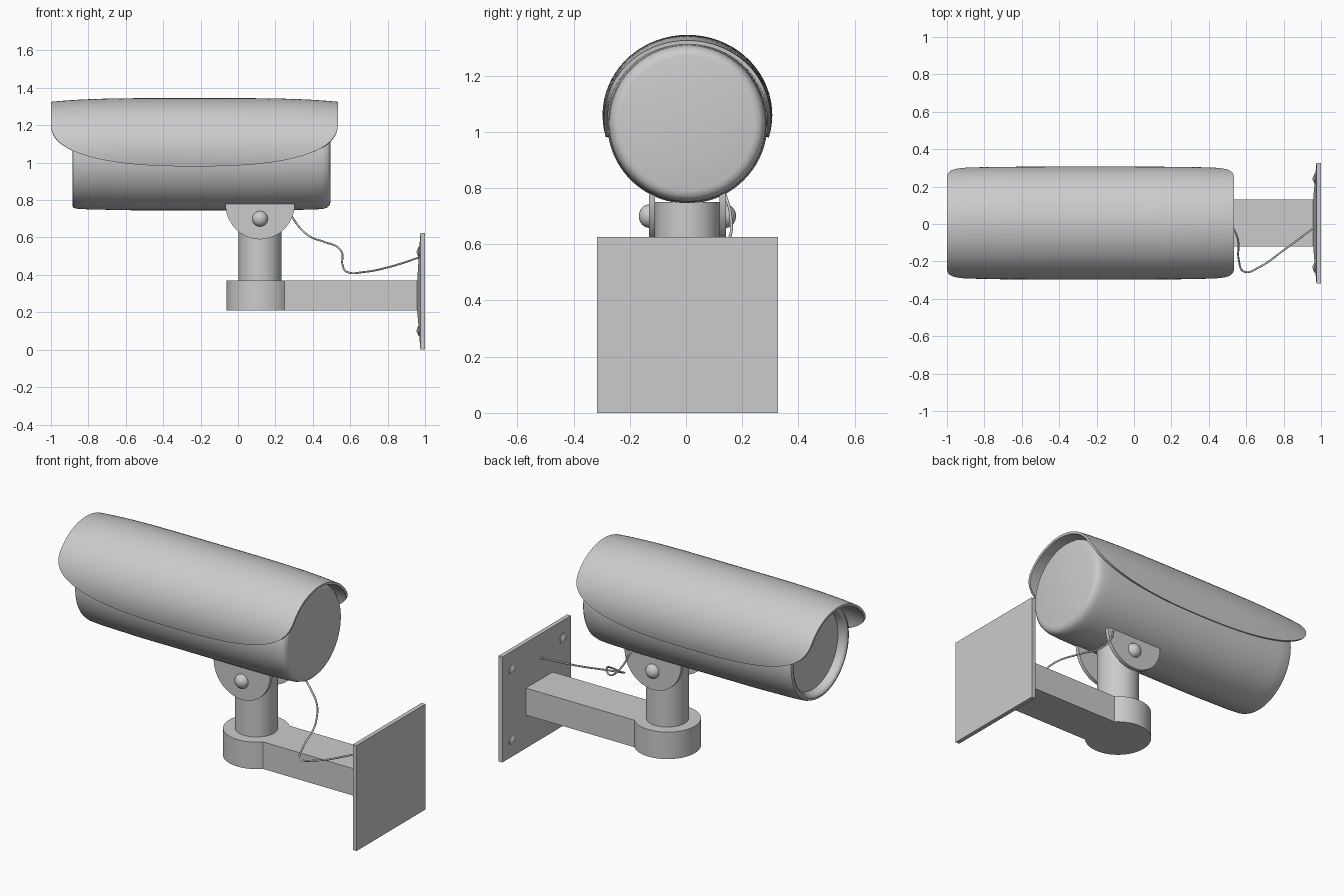
import bpy, bmesh, math
from mathutils import Vector, Matrix

if "Cube" in bpy.data.objects:
    bpy.data.objects.remove(bpy.data.objects["Cube"])

CY = 0.005            # centre line of the whole model
PX = 0.118            # x of the post


def finish(bm, name, smooth=True):
    bmesh.ops.remove_doubles(bm, verts=bm.verts, dist=1e-5)
    bmesh.ops.recalc_face_normals(bm, faces=bm.faces)
    me = bpy.data.meshes.new(name)
    bm.to_mesh(me)
    bm.free()
    ob = bpy.data.objects.new(name, me)
    bpy.context.collection.objects.link(ob)
    if smooth:
        bpy.ops.object.select_all(action='DESELECT')
        ob.select_set(True)
        bpy.context.view_layer.objects.active = ob
        bpy.ops.object.shade_smooth_by_angle(angle=math.radians(35))
    return ob


def lathe(name, profile, centre, axis='X', n=64):
    """Spin (along, radius) points round an axis through centre."""
    bm = bmesh.new()
    d = {'X': Vector((1, 0, 0)), 'Y': Vector((0, 1, 0)), 'Z': Vector((0, 0, 1))}[axis]
    r = Vector((0, 0, 1)) if axis != 'Z' else Vector((1, 0, 0))
    vs = [bm.verts.new(Vector(centre) + d * a + r * b) for a, b in profile]
    es = [bm.edges.new(p) for p in zip(vs, vs[1:])]
    bmesh.ops.spin(bm, geom=vs + es, cent=centre, axis=d, angle=2 * math.pi, steps=n)
    return finish(bm, name)


def prism(name, outline, depth):
    """Extrude a closed 3D outline along the depth vector."""
    bm = bmesh.new()
    f = bm.faces.new([bm.verts.new(p) for p in outline])
    ext = bmesh.ops.extrude_face_region(bm, geom=[f], use_keep_orig=True)
    bmesh.ops.translate(bm, vec=depth, verts=[v for v in ext['geom'] if isinstance(v, bmesh.types.BMVert)])
    return finish(bm, name)


# camera housing with recessed front and rounded back
lathe("camera_housing", [
    (-0.835, 0), (-0.835, 0.235), (-0.873, 0.24), (-0.882, 0.247), (-0.886, 0.258),
    (-0.882, 0.27), (-0.865, 0.276), (-0.8, 0.28), (-0.55, 0.285), (0.15, 0.285),
    (0.4, 0.281), (0.45, 0.278), (0.477, 0.271), (0.49, 0.258), (0.495, 0.24), (0.495, 0)],
    (0, CY, 1.03), 'X', 96)

# sun hood: barrel-shaped arch whose lower edge is a superellipse
bm = bmesh.new()
NU, NV = 64, 40
rows = []
for i in range(NU + 1):
    t = math.sin(math.pi * (i / NU - 0.5))
    zl = 1.22 - 0.24 * max(0, 1 - abs(t) ** 2.5) ** 0.4
    h = 0.285 - 0.02 * abs(t) ** 4
    w = 0.302 - 0.01 * abs(t) ** 4
    a0 = math.asin((zl - 1.06) / h)
    row = []
    for j in range(NV + 1):
        a = a0 + (math.pi - 2 * a0) * j / NV
        row.append(bm.verts.new((-0.233 + 0.768 * t, CY + w * math.cos(a), 1.06 + h * math.sin(a))))
    rows.append(row)
for ra, rb in zip(rows, rows[1:]):
    for j in range(NV):
        bm.faces.new((ra[j], rb[j], rb[j + 1], ra[j + 1]))
bm.normal_update()
if sum(f.normal.z for f in bm.faces) < 0:
    bmesh.ops.reverse_faces(bm, faces=bm.faces)
me = bpy.data.meshes.new("sun_hood")
bm.to_mesh(me)
bm.free()
hood = bpy.data.objects.new("sun_hood", me)
bpy.context.collection.objects.link(hood)
sol = hood.modifiers.new("thickness", 'SOLIDIFY')
sol.thickness = 0.014
sol.offset = -1
bpy.ops.object.select_all(action='DESELECT')
hood.select_set(True)
bpy.context.view_layer.objects.active = hood
bpy.ops.object.modifier_apply(modifier=sol.name)
bpy.ops.object.shade_smooth_by_angle(angle=math.radians(40))

# post and the two bracket ears with pivot bolts
lathe("post", [(0.37, 0), (0.37, 0.115), (0.75, 0.115), (0.75, 0)], (PX, CY, 0), 'Z')
for s, side in ((-1, "front"), (1, "back")):
    y = CY + s * 0.115
    ear = [(PX + 0.185 * math.cos(math.pi * k / 32), y, 0.78 - 0.19 * math.sin(math.pi * k / 32))
           for k in range(33)]
    prism("bracket_ear_" + side, ear, (0, s * 0.022, 0))
    dome = [(s * 0.038 * math.sin(k * math.pi / 16), 0.042 * math.cos(k * math.pi / 16)) for k in range(9)]
    lathe("pivot_bolt_" + side, [(-s * 0.01, 0), (-s * 0.01, 0.042)] + dome, (PX, CY + s * 0.135, 0.70), 'Y', 32)

# wall arm: round collar and bar in one outline
a = math.asin(0.125 / 0.18)
arm = [(PX + 0.18 * math.cos(a + (2 * math.pi - 2 * a) * k / 48),
        CY + 0.18 * math.sin(a + (2 * math.pi - 2 * a) * k / 48), 0.21) for k in range(49)]
arm += [(0.965, CY - 0.125, 0.21), (0.965, CY + 0.125, 0.21)]
prism("wall_arm", arm, (0, 0, 0.16))

# wall plate with a shallow raised face towards the arm
bm = bmesh.new()
rings = []
for x, hw, z0, z1 in ((1.0, 0.322, 0, 0.625), (0.975, 0.322, 0, 0.625), (0.958, 0.125, 0.21, 0.37)):
    rings.append([bm.verts.new(p) for p in ((x, CY - hw, z0), (x, CY + hw, z0), (x, CY + hw, z1), (x, CY - hw, z1))])
for ra, rb in zip(rings, rings[1:]):
    for k in range(4):
        bm.faces.new((ra[k], ra[k - 1], rb[k - 1], rb[k]))
bm.faces.new(rings[0])
bm.faces.new(rings[-1])
finish(bm, "wall_plate", False)

# four plate screws: washer rim and domed head
for sy in (-1, 1):
    for sz in (-1, 1):
        lathe(f"plate_screw_{'back' if sy > 0 else 'front'}_{'top' if sz > 0 else 'bottom'}",
              [(0.015, 0.03), (-0.006, 0.03), (-0.009, 0.022), (-0.012, 0.016), (-0.016, 0.009), (-0.017, 0)],
              (0.972, CY + sy * 0.237, 0.312 + sz * 0.21), 'X', 24)

# hanging cable
pts = [(0.24, 0.13, 0.80), (0.27, 0.145, 0.76), (0.29, 0.158, 0.71), (0.37, 0.15, 0.615), (0.46, 0.08, 0.577),
       (0.53, -0.02, 0.55), (0.557, -0.09, 0.515), (0.56, -0.19, 0.45), (0.59, -0.255, 0.413),
       (0.67, -0.23, 0.415), (0.80, -0.14, 0.44), (0.975, -0.01, 0.495)]
cu = bpy.data.curves.new("cable", 'CURVE')
cu.dimensions = '3D'
cu.bevel_depth = 0.005
cu.bevel_resolution = 3
cu.use_fill_caps = True
sp = cu.splines.new('BEZIER')
sp.bezier_points.add(len(pts) - 1)
for bp, p in zip(sp.bezier_points, pts):
    bp.co = p
    bp.handle_left_type = bp.handle_right_type = 'AUTO'
bpy.context.collection.objects.link(bpy.data.objects.new("cable", cu))
